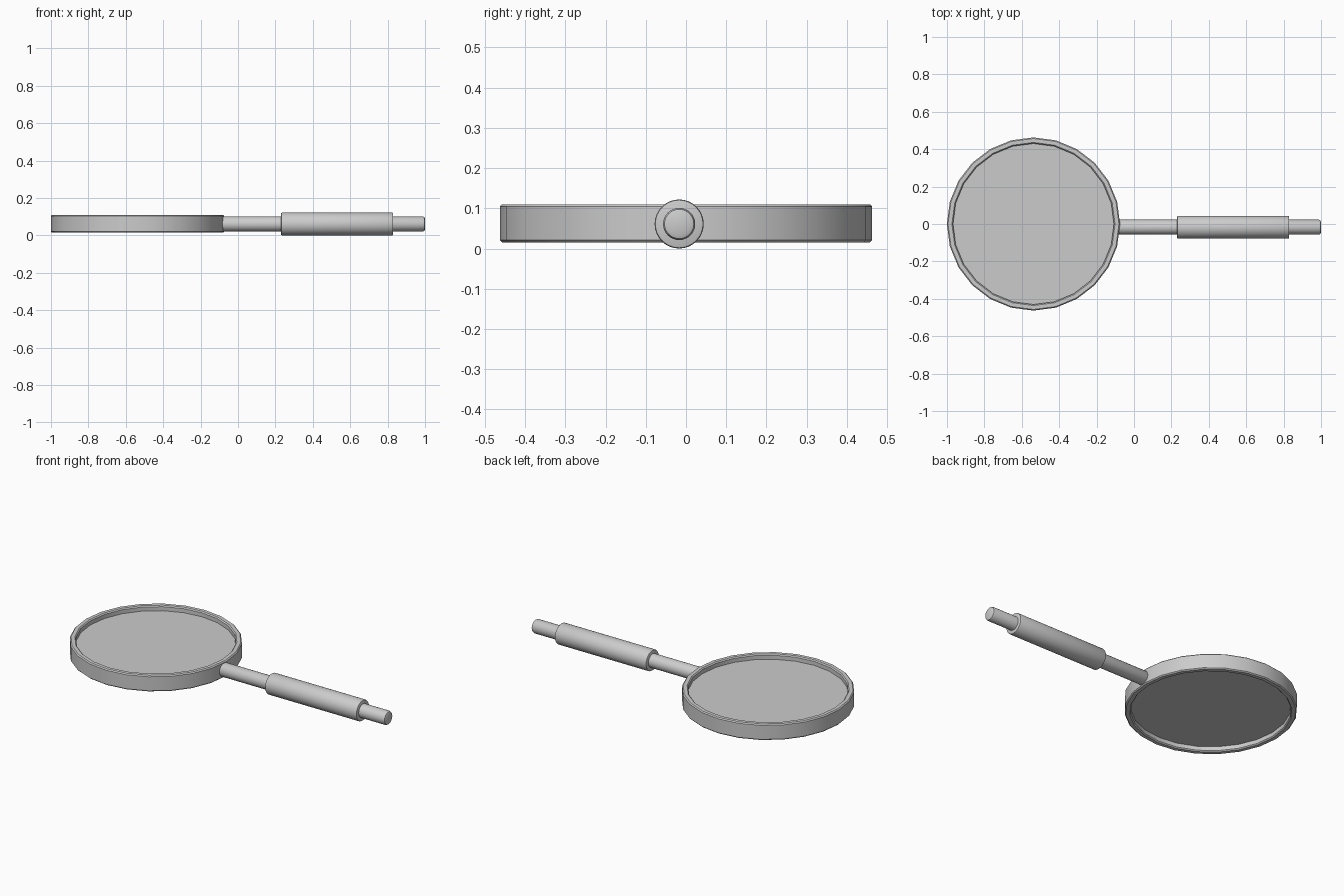
import bpy, math
from mathutils import Matrix

if "Cube" in bpy.data.objects:
    bpy.data.objects.remove(bpy.data.objects["Cube"])


def revolve(name, profile, sides, matrix, closed=False, turn=0.0):
    """Spin a (radius, height) profile around local z."""
    verts, faces = [], []
    n = len(profile)
    for i in range(sides):
        a = 2 * math.pi * i / sides + turn
        verts += [(r * math.cos(a), r * math.sin(a), h) for r, h in profile]
    for i in range(sides):
        j = (i + 1) % sides
        for k in range(n if closed else n - 1):
            m = (k + 1) % n
            faces.append((i * n + k, j * n + k, j * n + m, i * n + m))
    if not closed:
        faces.append([i * n for i in reversed(range(sides))])
        faces.append([i * n + n - 1 for i in range(sides)])
    mesh = bpy.data.meshes.new(name)
    mesh.from_pydata(verts, [], faces)
    obj = bpy.data.objects.new(name, mesh)
    bpy.context.collection.objects.link(obj)
    obj.matrix_world = matrix
    bpy.ops.object.select_all(action='DESELECT')
    bpy.context.view_layer.objects.active = obj
    obj.select_set(True)
    bpy.ops.object.shade_smooth_by_angle(angle=math.radians(35))
    return obj


def rod(name, x0, x1, radius, bevel):
    """Bevelled cylinder lying along x on the handle axis."""
    b = bevel
    profile = [(radius - b, x0), (radius - 0.3 * b, x0 + 0.3 * b), (radius, x0 + b),
               (radius, x1 - b), (radius - 0.3 * b, x1 - 0.3 * b), (radius - b, x1)]
    place = Matrix.Translation((0, -0.017, 0.061)) @ Matrix.Rotation(math.pi / 2, 4, 'Y')
    return revolve(name, profile, 32, place)


head = Matrix.Translation((-0.5375, 0, 0))

# Round frame with softened edges
R, r, z0, z1, b = 0.463, 0.43, 0.015, 0.11, 0.006
frame = [(r + b, z0), (R - b, z0), (R, z0 + b), (R, z1 - b),
         (R - b, z1), (r + b, z1), (r, z1 - b), (r, z0 + b)]
revolve("frame", frame, 24, head, closed=True)

# Lens disc recessed on both faces
revolve("lens", [(0.431, 0.045), (0.431, 0.08)], 24, head)

# Handle rod and thicker grip sleeve
rod("handle_rod", -0.095, 1.0, 0.04, 0.012)
rod("grip", 0.23, 0.83, 0.061, 0.006)
